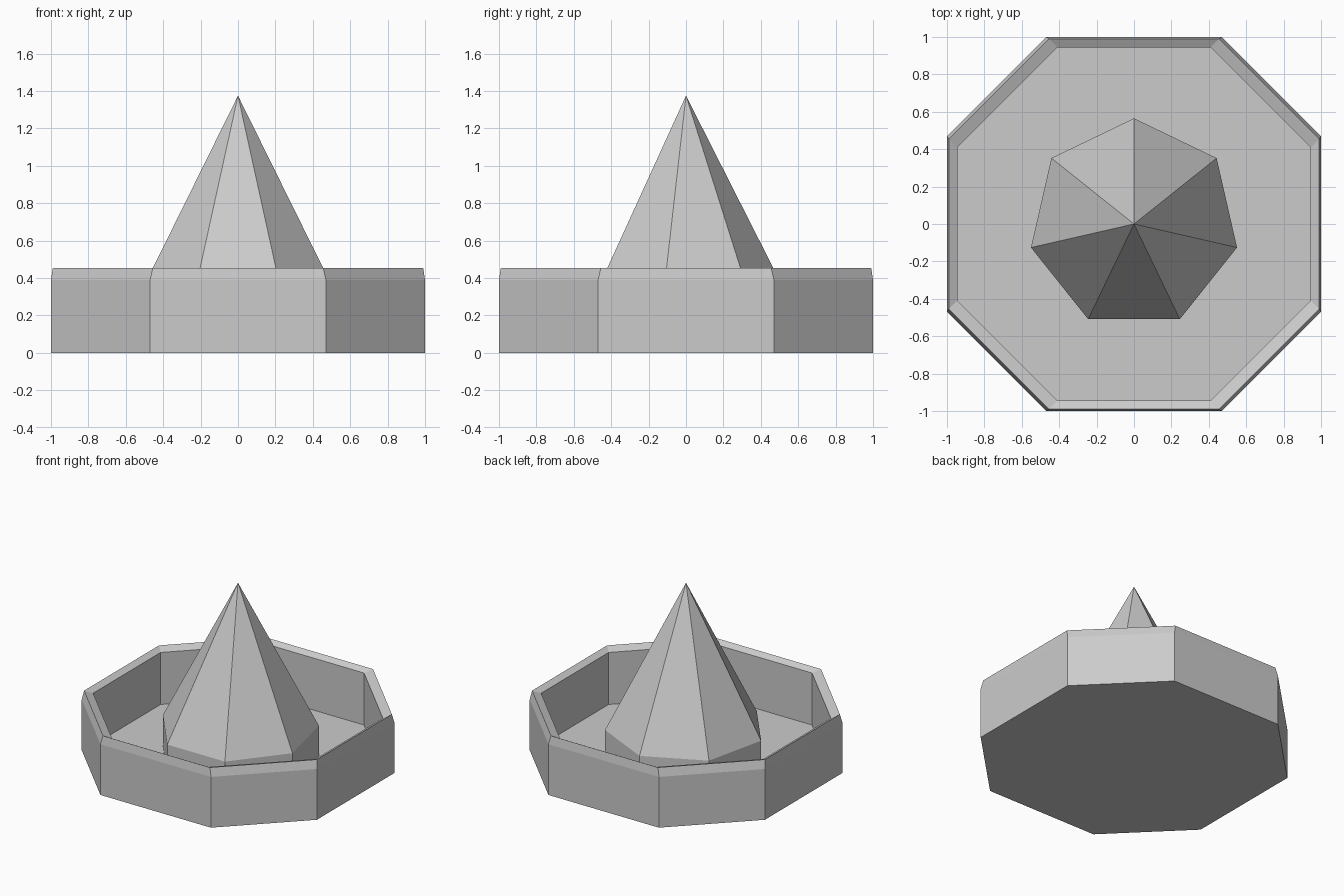
import bpy, bmesh
from math import cos, sin, pi, tau

if "Cube" in bpy.data.objects:
    bpy.data.objects.remove(bpy.data.objects["Cube"])


def loft(name, rings, apex=None, cap_start=False, cap_end=False):
    """Skin a stack of counter-clockwise rings, optionally closed by an apex."""
    bm = bmesh.new()
    loops = [[bm.verts.new(p) for p in ring] for ring in rings]
    n = len(loops[0])
    for lo, hi in zip(loops, loops[1:]):
        for i in range(n):
            j = (i + 1) % n
            bm.faces.new((lo[i], lo[j], hi[j], hi[i]))
    if apex:
        tip = bm.verts.new(apex)
        for i in range(n):
            bm.faces.new((loops[-1][i], loops[-1][(i + 1) % n], tip))
    if cap_start:
        bm.faces.new(loops[0][::-1])
    if cap_end:
        bm.faces.new(loops[-1])
    mesh = bpy.data.meshes.new(name)
    bm.to_mesh(mesh)
    bm.free()
    obj = bpy.data.objects.new(name, mesh)
    bpy.context.collection.objects.link(obj)
    return obj


def octagon(a, b, z):
    """Square of half-width a with corners cut so each side has half-length b."""
    return [(a, -b, z), (a, b, z), (b, a, z), (-b, a, z),
            (-a, b, z), (-a, -b, z), (-b, -a, z), (b, -a, z)]


def heptagon(r, z):
    return [(r * cos(pi / 2 + tau * i / 7), r * sin(pi / 2 + tau * i / 7), z)
            for i in range(7)]


FLOOR = 0.03

# Eight-sided tray: outer wall, bevelled rim, inner wall and floor
loft("tray", [octagon(1.0, 0.47, 0.0),
              octagon(1.0, 0.47, 0.39),
              octagon(0.99, 0.455, 0.455),
              octagon(0.945, 0.41, 0.43),
              octagon(0.945, 0.41, FLOOR)],
     cap_start=True, cap_end=True)

# Seven-sided spike on a short upright base
loft("spike", [heptagon(0.565, FLOOR), heptagon(0.565, 0.26)],
     apex=(0, 0, 1.375))
